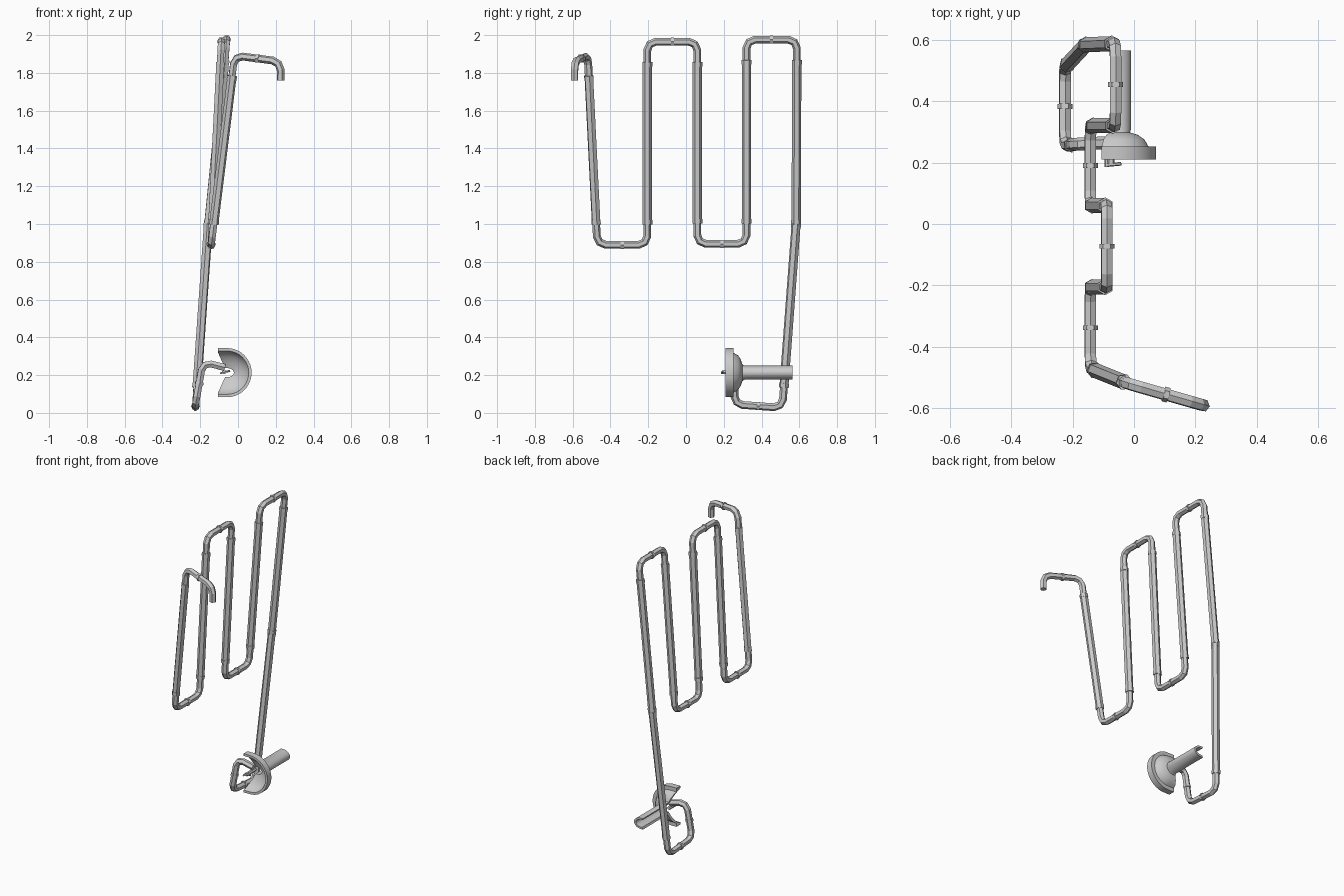
import bpy, bmesh, math
from mathutils import Vector as V

if "Cube" in bpy.data.objects:
    bpy.data.objects.remove(bpy.data.objects["Cube"])


def tube(name, pts, r):
    """Hexagonal, flat-shaded tube along a list of points."""
    cu = bpy.data.curves.new(name, 'CURVE')
    cu.dimensions = '3D'
    cu.bevel_depth = r
    cu.bevel_resolution = 1
    cu.use_fill_caps = True
    sp = cu.splines.new('POLY')
    sp.points.add(len(pts) - 1)
    for p, co in zip(sp.points, pts):
        p.co = (*co, 1)
    sp.use_smooth = False
    ob = bpy.data.objects.new(name, cu)
    bpy.context.collection.objects.link(ob)
    bpy.ops.object.select_all(action='DESELECT')
    bpy.context.view_layer.objects.active = ob
    ob.select_set(True)
    bpy.ops.object.convert(target='MESH')
    return ob


def rounded(pts, d=0.045):
    """Replace every sharp corner with a three point bend."""
    out = [pts[0]]
    for a, b, c in zip(pts, pts[1:], pts[2:]):
        u, w = (a - b).normalized(), (c - b).normalized()
        if u.angle(w) > 2.8:
            out.append(b)
            continue
        p, q = b + u * d, b + w * d
        out += [p, (p + q) / 2 * 0.6 + b * 0.4, q]
    return out + [pts[-1]]


# Serpentine pipe from the lower fitting to the hooked upper end
path = [V(p) for p in (
    (-0.07, 0.265, 0.24), (-0.185, 0.26, 0.27), (-0.225, 0.255, 0.045),
    (-0.225, 0.51, 0.027), (-0.157, 0.583, 1.0), (-0.06, 0.587, 1.976),
    (-0.06, 0.32, 1.976), (-0.142, 0.32, 0.895), (-0.142, 0.06, 0.895),
    (-0.088, 0.06, 1.965), (-0.088, -0.205, 1.965), (-0.142, -0.205, 0.89),
    (-0.142, -0.47, 0.89), (-0.018, -0.52, 1.892), (0.226, -0.59, 1.86),
    (0.226, -0.59, 1.76))]
tube("pipe", rounded(path), 0.021)

# Thicker straight runs and small joint collars halfway along the short bars
for i, (a, b) in enumerate(zip(path, path[1:])):
    d = (b - a).normalized()
    n = (b - a).length
    if n > 0.8:
        s = 0.0 if i == 4 else 0.11
        e = 0.0 if i == 3 else 0.11
        tube("straight_run", [a + d * s, b - d * e], 0.0245)
        for k in (s + 0.01, n - e - 0.01):
            tube("run_collar", [a + d * (k - 0.012), a + d * (k + 0.012)], 0.0265)
    elif n > 0.2:
        m = (a + b) / 2
        tube("bar_collar", [m - d * 0.008, m + d * 0.008], 0.0245)

# Half dish with half-round stem: closed wall profile (radius, y) swept 180 degrees
profile = [(0.037, 0.565), (0.037, 0.31), (0.045, 0.298), (0.07, 0.29), (0.092, 0.275),
           (0.105, 0.252), (0.13, 0.252), (0.13, 0.21), (0.115, 0.21), (0.108, 0.232),
           (0.085, 0.258), (0.055, 0.275), (0.024, 0.285), (0.024, 0.565)]
cx, cz, steps = -0.058, 0.213, 20
bm = bmesh.new()
rings = []
for i in range(-1, steps + 2):
    t = min(max(i, 0), steps) / steps * math.pi - math.pi / 2
    flat = i < 0 or i > steps
    ring = []
    for r, y in profile:
        dx = -min(0.047, r * 0.45) if flat else r * math.cos(t)
        if r < 0.04 and not flat:
            dx += 0.012 * math.cos(t)
        ring.append(bm.verts.new((cx + dx, y, cz + r * math.sin(t))))
    rings.append(ring)
n = len(profile)
for A, B in zip(rings, rings[1:]):
    for j in range(n):
        bm.faces.new((A[j], A[(j + 1) % n], B[(j + 1) % n], B[j]))
bm.faces.new(rings[0])
bm.faces.new(rings[-1][::-1])
bmesh.ops.recalc_face_normals(bm, faces=bm.faces)
me = bpy.data.meshes.new("half_dish")
bm.to_mesh(me)
bm.free()
dish = bpy.data.objects.new("half_dish", me)
bpy.context.collection.objects.link(dish)
bpy.ops.object.select_all(action='DESELECT')
bpy.context.view_layer.objects.active = dish
dish.select_set(True)
bpy.ops.object.shade_smooth_by_angle(angle=math.radians(35))

# Small pin and prongs in the middle of the dish
tube("dish_pin", [(-0.075, 0.195, 0.215), (-0.075, 0.29, 0.215)], 0.012)
tube("dish_prong", [(-0.09, 0.185, 0.21), (-0.09, 0.21, 0.21)], 0.006)
tube("dish_prong", [(-0.085, 0.192, 0.215), (-0.042, 0.196, 0.222)], 0.006)
